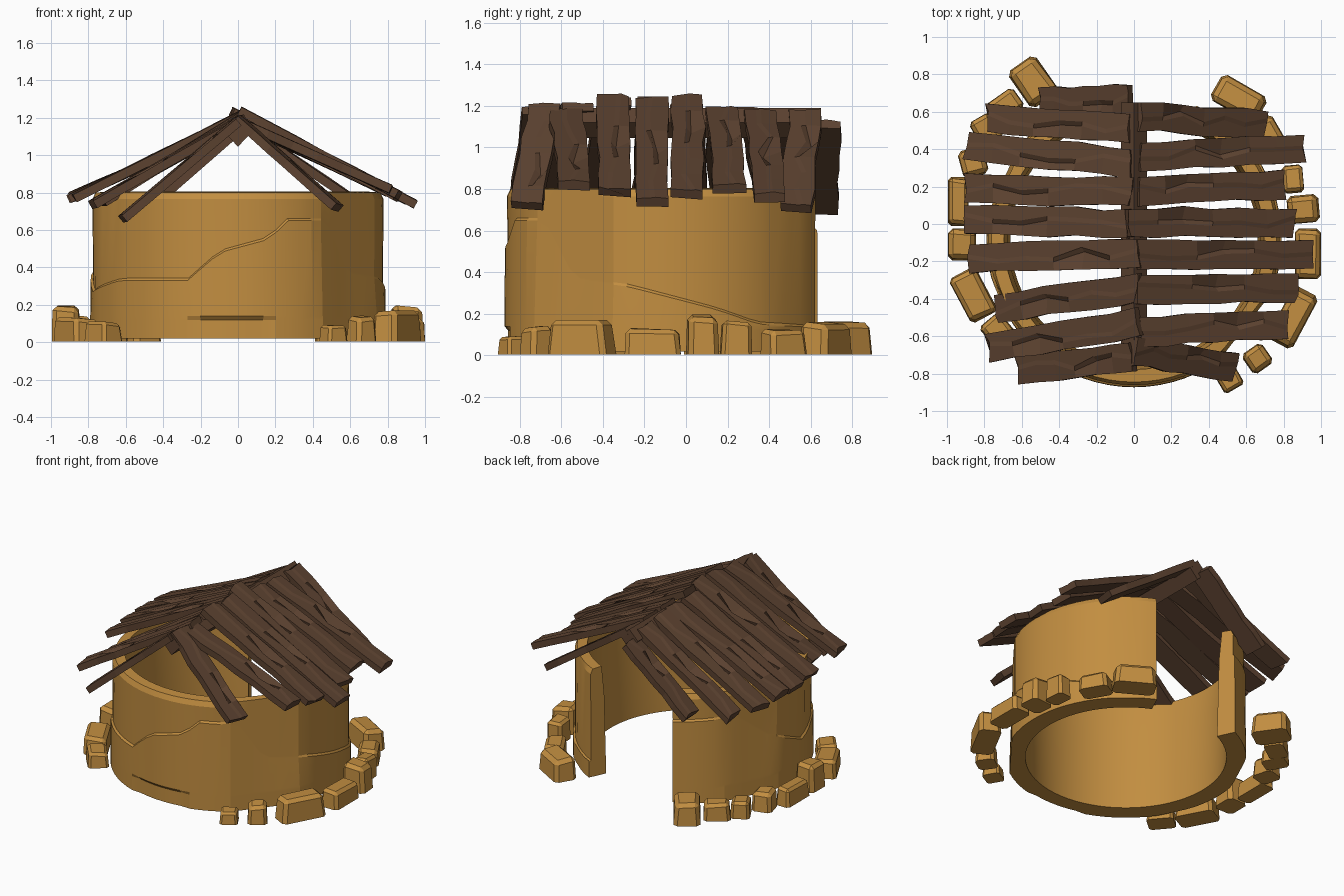
import bpy, bmesh, math, random
from mathutils import Vector, Matrix

if "Cube" in bpy.data.objects:
    bpy.data.objects.remove(bpy.data.objects["Cube"])

random.seed(4)


def material(name, rgb):
    m = bpy.data.materials.new(name)
    m.diffuse_color = (*rgb, 1)
    m.use_nodes = True
    m.node_tree.nodes["Principled BSDF"].inputs["Base Color"].default_value = m.diffuse_color
    return m


CLAY = material("ochre clay", (0.54, 0.27, 0.052))
WOOD = material("dark brown wood", (0.108, 0.055, 0.03))


def finish(name, bm, mat, smooth=False):
    bmesh.ops.recalc_face_normals(bm, faces=bm.faces)
    me = bpy.data.meshes.new(name)
    bm.to_mesh(me)
    bm.free()
    ob = bpy.data.objects.new(name, me)
    bpy.context.collection.objects.link(ob)
    me.materials.append(mat)
    if smooth:
        bpy.ops.object.select_all(action='DESELECT')
        ob.select_set(True)
        bpy.context.view_layer.objects.active = ob
        bpy.ops.object.shade_smooth_by_angle(angle=math.radians(11))
    return ob


def loft(bm, rings):
    """Join closed rings of points with quads and cap both ends."""
    rows = [[bm.verts.new(p) for p in r] for r in rings]
    n = len(rows[0])
    for a, b in zip(rows, rows[1:]):
        for i in range(n):
            j = (i + 1) % n
            bm.faces.new((a[i], a[j], b[j], b[i]))
    bm.faces.new(rows[0][::-1])
    bm.faces.new(rows[-1])


# --- Round wall, open at the back, with a broken line between plaster layers
STEP = [(-245, .60), (-215, .62), (-195, .42), (-170, .27), (-143, .33), (-110, .33),
        (-97, .48), (-78, .55), (-70, .65), (-52, .65), (-38, .37), (-14, .33),
        (17, .22), (33, .15), (65, .13)]
# flat chips: direction, distance of the plane from the middle
CHIPS = ((-38, .738), (-205, .75), (-155, .765), (50, .765))


def step_height(deg):
    for (a, za), (b, zb) in zip(STEP, STEP[1:]):
        if deg <= b:
            return za + (zb - za) * (deg - a) / (b - a)
    return STEP[-1][1]


def wall_section(deg):
    t = math.radians(deg)
    zs = step_height(deg)
    notch = 0.018 if -110 < deg < -75 else 0
    # outside from bottom to top, then inside from top to bottom
    prof = [(.79 - notch, .02), (.79 - notch, .12), (.79, .14), (.788, zs),
            (.775, zs + .012), (.778, .765), (.762, .80), (.695, .805), (.675, .6), (.66, .02)]
    pts = []
    for i, (r, z) in enumerate(prof):
        if i < 7:
            for chip, d in CHIPS:
                c = math.cos(t - math.radians(chip))
                if c > .9:
                    r = min(r, (d + .018 * (z < .34)) / c)
        pts.append((r * math.cos(t), -.083 + r * math.sin(t), z))
    return pts


bm = bmesh.new()
loft(bm, [wall_section(-245 + 310 * i / 62) for i in range(63)])
finish("round_wall", bm, CLAY, True)

# --- Ridge beam, a square log turned on its edge
bm = bmesh.new()
loft(bm, [[(.07, y, 1.12), (0, y, 1.19), (-.07, y, 1.12), (0, y, 1.045)]
          for y in (-.76, -.3, .2, .65)])
finish("ridge_beam", bm, WOOD)


# --- Roof planks: (ridge x, ridge y, ridge z, eave x, eave y, eave z)
def plank(name, a, b, width=.158, thick=.045):
    a, b = Vector(a), Vector(b)
    along = (b - a).normalized()
    side = Vector((0, 0, 1)).cross(along).normalized()
    up = along.cross(side)
    cracked = random.choice((2, 3, 4))
    rings = []
    for k in range(7):
        c = a.lerp(b, k / 6) + side * random.uniform(-.006, .006)
        wl, wr = (width / 2 * random.uniform(.9, 1.04) for _ in range(2))
        top = thick / 2
        # a split in the middle of the plank and ragged ends
        mid = -.012 if k == cracked else top + .004
        rag = [along * (random.uniform(-.015, .015) if k in (0, 6) else 0) for _ in range(3)]
        m = random.uniform(-.03, .03)
        rings.append([c - side * wl - up * top + rag[0], c + side * wr - up * top + rag[1],
                      c + side * wr + up * top + rag[1],
                      c + side * (m + .012) + up * mid + rag[2],
                      c + side * (m - .012) + up * top + rag[2],
                      c - side * wl + up * top + rag[0]])
    bm = bmesh.new()
    loft(bm, rings)
    finish(name, bm, WOOD)


RIGHT = [(.03, .575, 1.16, .69, .53, .71), (.03, .36, 1.16, .90, .40, .76),
         (.03, .18, 1.17, .80, .21, .80), (-.03, .01, 1.23, .85, .01, .775),
         (.02, -.17, 1.22, .94, -.16, .74), (.02, -.35, 1.23, .86, -.34, .785),
         (.02, -.58, 1.17, .82, -.53, .815), (.0, -.68, 1.19, .53, -.77, .72)]
LEFT = [(-.02, .66, 1.11, -.49, .66, .70), (-.01, .51, 1.16, -.78, .565, .73),
        (-.01, .32, 1.17, -.89, .42, .77), (-.01, .17, 1.17, -.89, .19, .78),
        (-.02, .0, 1.19, -.89, .02, .77), (.03, -.16, 1.22, -.87, -.18, .77),
        (.04, -.34, 1.22, -.72, -.45, .75), (.02, -.53, 1.19, -.77, -.66, .74),
        (.0, -.71, 1.18, -.61, -.775, .665)]
for label, rows in (("right", RIGHT), ("left", LEFT)):
    for i, p in enumerate(rows):
        plank(f"roof_plank_{label}_{i + 1}", p[:3], p[3:])


# --- Foundation stones: (x, y, size x, size y, turn in degrees, height)
def stone(name, x, y, sx, sy, turn, h):
    bm = bmesh.new()
    bmesh.ops.create_cube(bm, size=1)
    for v in bm.verts:
        if v.co.z > 0:
            v.co.x *= random.uniform(.84, .98)
            v.co.y *= random.uniform(.84, .98)
            v.co.z -= random.uniform(0, .15)
    bmesh.ops.scale(bm, vec=(sx, sy, h), verts=bm.verts)
    edges = [e for e in bm.edges if max(v.co.z for v in e.verts) > 0]
    bmesh.ops.bevel(bm, geom=edges, offset=.16 * min(sx, sy, h), segments=1, affect='EDGES')
    bm.transform(Matrix.Translation((x, y, h / 2 + .005)) @ Matrix.Rotation(math.radians(turn), 4, 'Z'))
    finish(name, bm, CLAY)


STONES = [(-.54, .76, .18, .24, 35, .16), (-.69, .63, .18, .13, 35, .13),
          (-.79, .50, .13, .16, 30, .12), (-.86, .33, .14, .15, 15, .15),
          (-.94, .12, .11, .26, 0, .13), (-.92, -.11, .15, .17, 0, .20),
          (-.86, -.38, .16, .27, 28, .13), (-.72, -.58, .14, .18, 40, .11),
          (.56, .67, .28, .16, -30, .16), (.72, .47, .14, .20, 30, .13),
          (.85, .24, .11, .15, 5, .17), (.905, .08, .17, .15, 5, .20),
          (.93, -.16, .14, .27, 0, .13), (.85, -.50, .15, .32, -28, .17),
          (.66, -.72, .13, .13, 35, .14), (.51, -.83, .12, .12, 30, .09)]
for i, s in enumerate(STONES):
    stone(f"base_stone_{i + 1}", *s)
